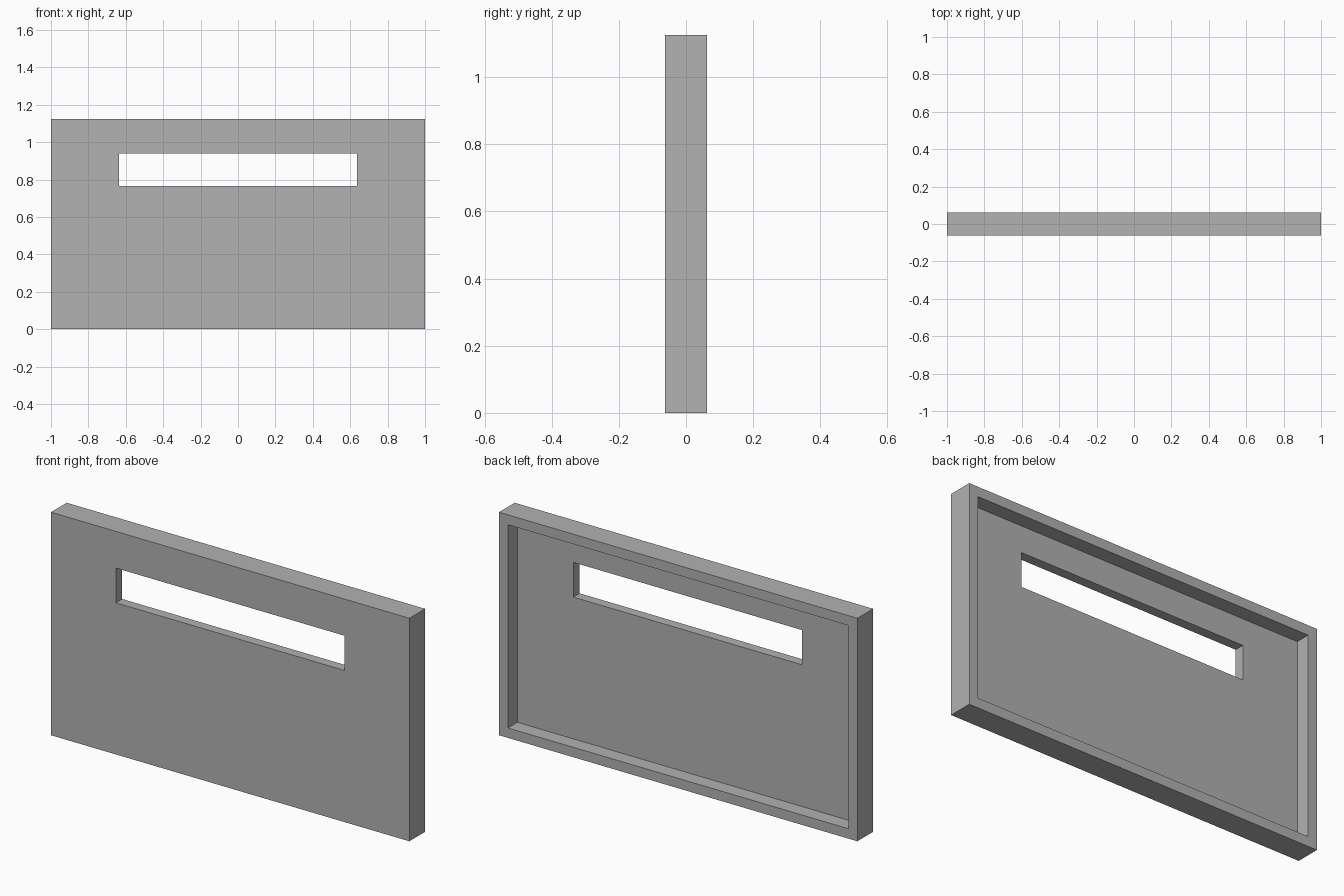
import bpy
import bmesh

cube = bpy.data.objects.get("Cube")
if cube:
    bpy.data.objects.remove(cube, do_unlink=True)

# Overall size of the panel, its recessed back and its slot
HALF_W, HEIGHT, HALF_D = 1.0, 1.125, 0.0625
RIM, PLATE = 0.05, 0.05
SLOT_W, SLOT_LOW, SLOT_HIGH = 0.6375, 0.765, 0.94

grey = bpy.data.materials.new("plain grey")
grey.use_nodes = True
colour = (0.445, 0.445, 0.445, 1)
grey.diffuse_color = colour
grey.node_tree.nodes["Principled BSDF"].inputs["Base Color"].default_value = colour


def rectangle(bm, half_width, low, high, y):
    """Loop of four corners facing the front."""
    corners = ((-1, low), (1, low), (1, high), (-1, high))
    return [bm.verts.new((s * half_width, y, z)) for s, z in corners]


def bridge(bm, a, b):
    """Band of quads between two rectangular loops."""
    for i in range(4):
        j = (i + 1) % 4
        bm.faces.new((a[i], a[j], b[j], b[i]))


# Chain of loops: slot front, outer front, outer back, rim, recess floor, slot back
back = -HALF_D + PLATE
bm = bmesh.new()
loops = [
    rectangle(bm, SLOT_W, SLOT_LOW, SLOT_HIGH, -HALF_D),
    rectangle(bm, HALF_W, 0, HEIGHT, -HALF_D),
    rectangle(bm, HALF_W, 0, HEIGHT, HALF_D),
    rectangle(bm, HALF_W - RIM, RIM, HEIGHT - RIM, HALF_D),
    rectangle(bm, HALF_W - RIM, RIM, HEIGHT - RIM, back),
    rectangle(bm, SLOT_W, SLOT_LOW, SLOT_HIGH, back),
]
for k, loop in enumerate(loops):
    bridge(bm, loop, loops[(k + 1) % len(loops)])
bmesh.ops.recalc_face_normals(bm, faces=bm.faces)

mesh = bpy.data.meshes.new("slotted_panel")
bm.to_mesh(mesh)
bm.free()
mesh.materials.append(grey)
panel = bpy.data.objects.new("slotted_panel", mesh)
bpy.context.collection.objects.link(panel)
